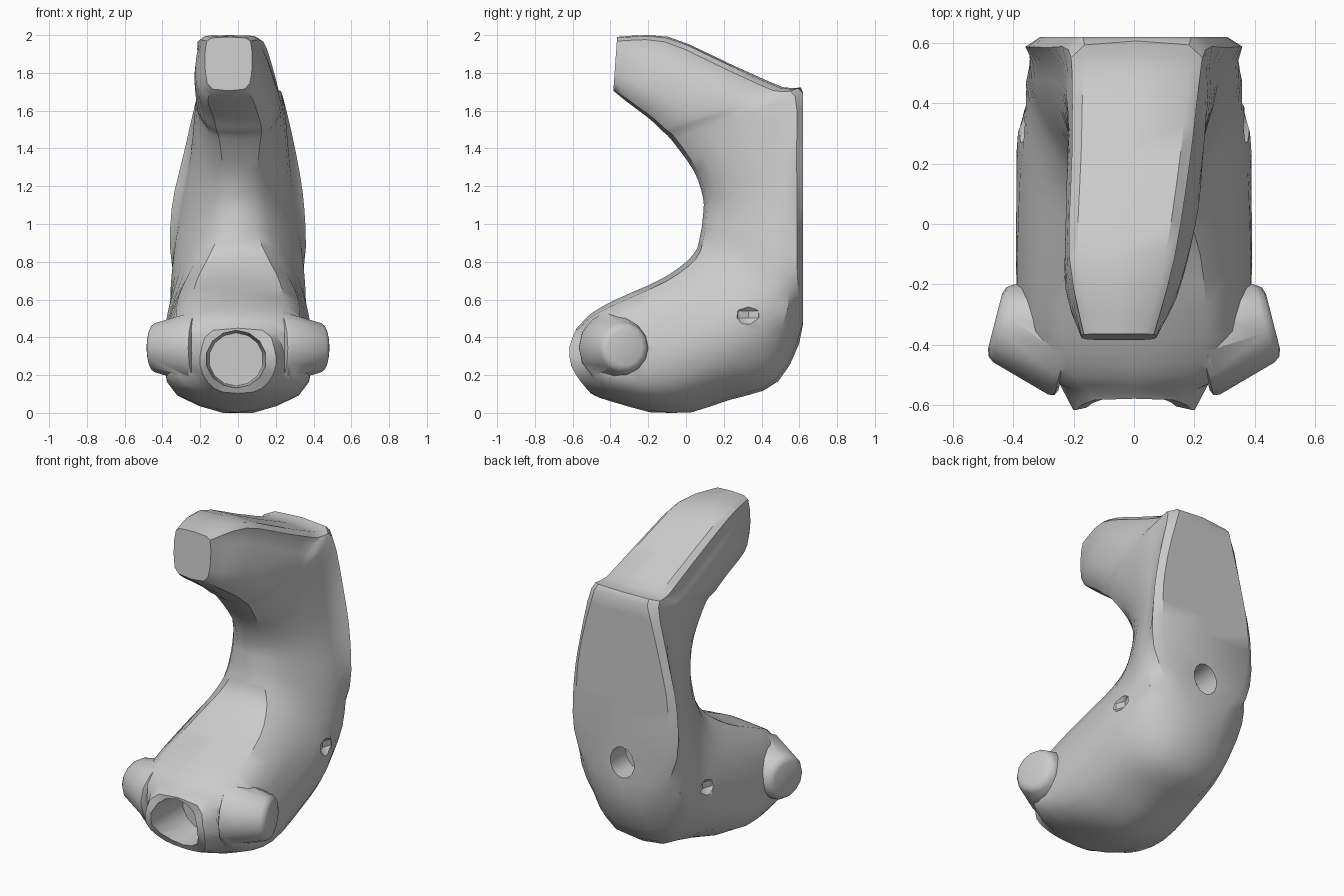
import bpy, bmesh, math
from mathutils import Vector

if "Cube" in bpy.data.objects:
    bpy.data.objects.remove(bpy.data.objects["Cube"])

# Stations along the C-shaped spine:
# inner y,z | outer y,z | half widths from inner to outer edge | x shift
STATIONS = [
    (-.575, .455, -.51, .11, .13, .19, .20, .16, .08, 0),
    (-.51, .53, -.40, .07, .20, .33, .37, .32, .09, 0),
    (-.38, .61, -.08, 0, .24, .36, .39, .32, .08, 0),
    (-.12, .73, .22, .08, .22, .35, .39, .31, .09, 0),
    (.03, .85, .48, .18, .16, .32, .385, .29, .14, 0),
    (.065, .95, .62, .48, .11, .26, .345, .335, .12, 0),
    (.08, 1.05, .62, .76, .09, .22, .315, .345, .28, 0),
    (.08, 1.14, .62, 1.08, .08, .20, .275, .31, .31, 0),
    (.03, 1.28, .62, 1.37, .09, .19, .25, .265, .265, .01),
    (-.09, 1.44, .62, 1.69, .11, .19, .23, .23, .18, .01),
    (-.14, 1.49, .50, 1.72, .12, .20, .225, .205, .175, .005),
    (-.20, 1.55, .24, 1.835, .12, .20, .215, .19, .165, -.01),
    (-.31, 1.635, -.10, 1.985, .12, .18, .185, .17, .145, -.04),
    (-.385, 1.70, -.365, 1.985, .085, .12, .125, .12, .09, -.05),
]
T = (.05, .3, .6, .85, 1)


def spline(a, b, c, d, t):
    return .5 * (2 * b + (c - a) * t + (2 * a - 5 * b + 4 * c - d) * t * t
                 + (3 * b - a - 3 * c + d) * t ** 3)


def smooth(rows, steps, closed=False):
    out, n = [], len(rows)
    for i in range(n if closed else n - 1):
        p = [rows[(i + k) % n if closed else max(0, min(n - 1, i + k))]
             for k in (-1, 0, 1, 2)]
        for s in range(steps):
            out.append([spline(*v, s / steps) for v in zip(*p)])
    return out if closed else out + [list(rows[-1])]


def ring_points(row, bulge=0):
    inner, outer, dx = Vector(row[0:2]), Vector(row[2:4]), row[9]
    half = []
    for t, w in zip(T, row[4:9]):
        y, z = inner.lerp(outer, t)
        half.append((w, y - bulge * math.sin(math.pi * t), z))
    ring = ([(dx + w, y, z) for w, y, z in half]
            + [(dx - w, y, z) for w, y, z in reversed(half)])
    return [(x, min(y, .62), min(2, max(0, z))) for x, y, z in smooth(ring, 2, True)]


# Main curved body
bm = bmesh.new()
rings = [[bm.verts.new(p) for p in ring_points(r, .075 if i == 0 else 0)]
         for i, r in enumerate(smooth(STATIONS, 3))]
for a, b in zip(rings, rings[1:]):
    n = len(a)
    for i in range(n):
        j = (i + 1) % n
        bm.faces.new((a[i], a[j], b[j], b[i]))
for ring in (rings[0], rings[-1]):
    centre = bm.verts.new(sum((v.co for v in ring), Vector()) / len(ring))
    for i, v in enumerate(ring):
        bm.faces.new((v, ring[i - 1], centre))
bmesh.ops.recalc_face_normals(bm, faces=bm.faces)
mesh = bpy.data.meshes.new("curved_body")
bm.to_mesh(mesh)
bm.free()
body = bpy.data.objects.new("curved_body", mesh)
bpy.context.collection.objects.link(body)


def combine(part, mode):
    bpy.ops.object.select_all(action='DESELECT')
    bpy.context.view_layer.objects.active = body
    body.select_set(True)
    mod = body.modifiers.new("combine", 'BOOLEAN')
    mod.operation, mod.solver, mod.object = mode, 'EXACT', part
    bpy.ops.object.modifier_apply(modifier=mod.name)
    bpy.data.objects.remove(part)


def blob(loc, size):
    bpy.ops.mesh.primitive_uv_sphere_add(segments=8, ring_count=5, radius=1, location=loc)
    bpy.context.object.scale = size
    return bpy.context.object


def bore(loc, radius, depth, taper, scale_x):
    # Hole along y; the -y end has the full radius
    bpy.ops.mesh.primitive_cone_add(vertices=14, radius1=radius * taper, radius2=radius,
                                    depth=depth, location=loc,
                                    rotation=(math.pi / 2, 0, 0))
    bpy.context.object.scale.x = scale_x
    return bpy.context.object


# Side knobs, their outer faces turned slightly back
for s in (1, -1):
    bpy.ops.mesh.primitive_cone_add(vertices=14, radius1=.20, radius2=.125, depth=.26,
                                    location=(s * .335, -.355, .345),
                                    rotation=(0, s * math.pi / 2, s * .25))
    knob = bpy.context.object
    bevel = knob.modifiers.new("rounded", 'BEVEL')
    bevel.width, bevel.segments = .03, 2
    bevel.limit_method, bevel.angle_limit = 'ANGLE', math.radians(40)
    combine(knob, 'UNION')

# Front socket and rear hole
combine(bore((-.01, -.55, .283), .165, .46, .85, 1.03), 'DIFFERENCE')
combine(bore((0, .6, .68), .095, .26, 1, .85), 'DIFFERENCE')

# Weathered hollows on both sides
for s in (1, -1):
    combine(blob((s * .41, .33, .52), (.07, .08, .06)), 'DIFFERENCE')
    combine(blob((s * .38, .20, .19), (.05, .03, .03)), 'DIFFERENCE')

bpy.ops.object.select_all(action='DESELECT')
body.select_set(True)
bpy.context.view_layer.objects.active = body
bpy.ops.object.shade_smooth_by_angle(angle=math.radians(35))
